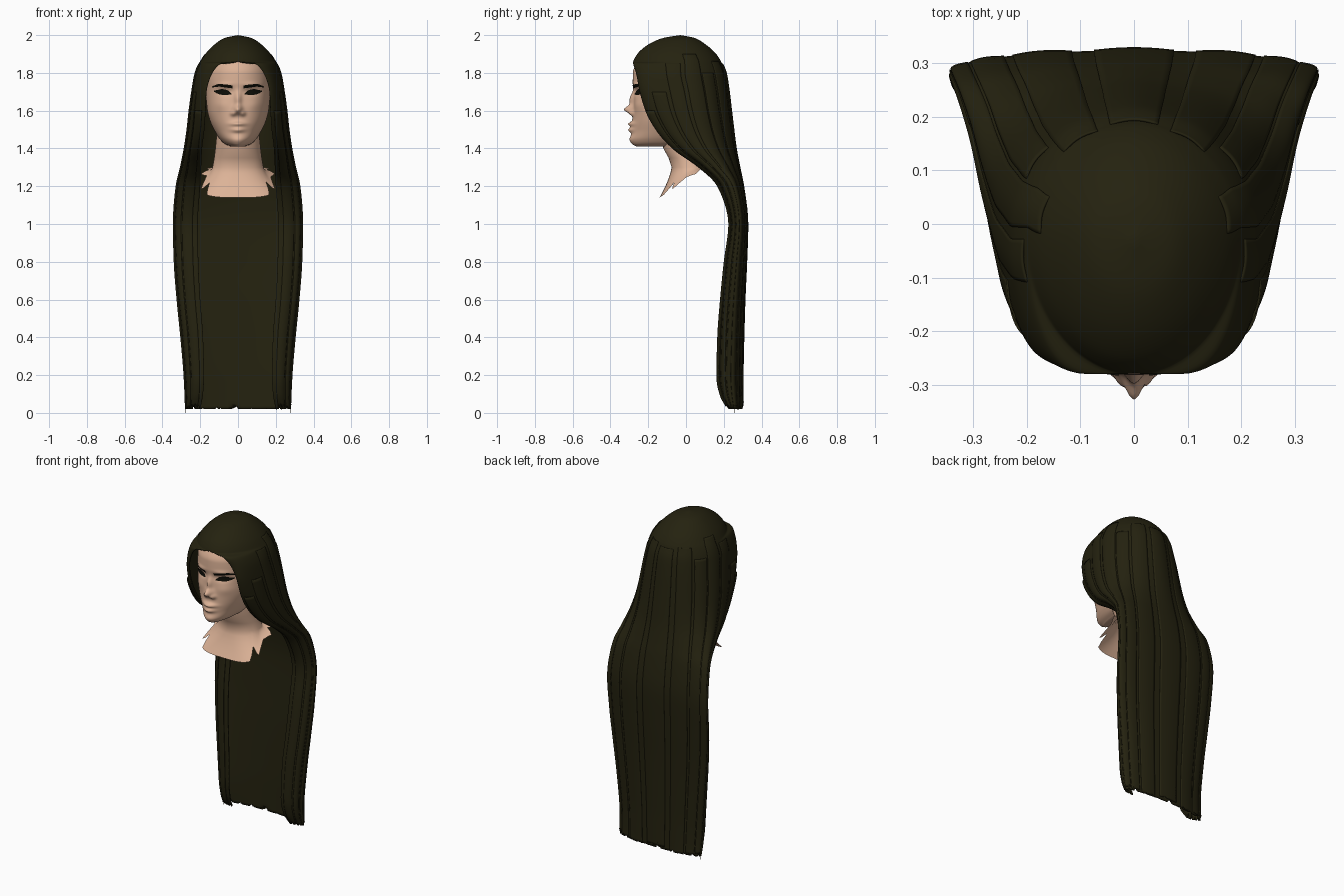
import bpy, bmesh, math, random

if "Cube" in bpy.data.objects:
    bpy.data.objects.remove(bpy.data.objects["Cube"])

random.seed(4)


def material(name, rgb):
    m = bpy.data.materials.new(name)
    m.diffuse_color = (*rgb, 1)
    m.use_nodes = True
    m.node_tree.nodes["Principled BSDF"].inputs["Base Color"].default_value = m.diffuse_color
    return m


SKIN = material("skin", (0.72, 0.45, 0.31))
HAIR = material("dark_olive_hair", (0.018, 0.016, 0.005))
BLACK = material("lash_black", (0.004, 0.004, 0.002))


def sample(rows, t):
    """Smooth, overshoot-free interpolation of table rows at fractional index t."""
    i = min(int(t), len(rows) - 2)
    f = t - i

    def slope(k, c):
        if k == 0 or k == len(rows) - 1:
            j = min(k, len(rows) - 2)
            return rows[j + 1][c] - rows[j][c]
        a, b = rows[k][c] - rows[k - 1][c], rows[k + 1][c] - rows[k][c]
        return 2 * a * b / (a + b) if a * b > 0 else 0

    out = []
    for c in range(len(rows[0])):
        p, q, m, n = rows[i][c], rows[i + 1][c], slope(i, c), slope(i + 1, c)
        out.append((2*f**3 - 3*f*f + 1)*p + (f**3 - 2*f*f + f)*m
                   + (3*f*f - 2*f**3)*q + (f**3 - f*f)*n)
    return out


def loft(name, rings, mat, closed=False, caps=False, thick=0):
    """Skin a list of equal-length point rings into one smooth object."""
    bm = bmesh.new()
    vs = [[bm.verts.new(p) for p in r] for r in rings]
    n = len(rings[0])
    for a, b in zip(vs, vs[1:]):
        for i in range(n if closed else n - 1):
            j = (i + 1) % n
            bm.faces.new((a[i], a[j], b[j], b[i]))
    if caps:
        bm.faces.new(vs[0])
        bm.faces.new(vs[-1])
    bmesh.ops.remove_doubles(bm, verts=bm.verts, dist=0.0002)
    bmesh.ops.recalc_face_normals(bm, faces=bm.faces)
    me = bpy.data.meshes.new(name)
    bm.to_mesh(me)
    bm.free()
    me.materials.append(mat)
    for p in me.polygons:
        p.use_smooth = True
    ob = bpy.data.objects.new(name, me)
    bpy.context.collection.objects.link(ob)
    if thick:
        mod = ob.modifiers.new("thickness", "SOLIDIFY")
        mod.thickness = thick
        mod.offset = -1
    return ob


# ---- head: z, half width, front y, back y
HEAD = [(1.41, .04, -.262, 0), (1.425, .072, -.285, .05), (1.45, .097, -.295, .08),
        (1.50, .128, -.283, .12), (1.55, .15, -.282, .15), (1.60, .163, -.28, .16),
        (1.65, .168, -.277, .17), (1.70, .17, -.275, .17), (1.75, .17, -.282, .17),
        (1.80, .167, -.281, .17), (1.85, .153, -.262, .15), (1.90, .115, -.21, .11),
        (1.94, .05, -.11, .04)]
# face features: x, z, amount, x spread, z spread (mirrored when x > 0)
FEATURES = [(0, 1.66, .022, .016, .04), (0, 1.605, .045, .021, .022),
            (.026, 1.585, .018, .013, .013), (0, 1.53, .018, .038, .010),
            (0, 1.497, .017, .034, .011), (0, 1.515, .010, .05, .03),
            (0, 1.445, .004, .035, .02), (.07, 1.70, -.015, .035, .018),
            (.075, 1.698, .008, .02, .010), (.075, 1.738, .006, .04, .012),
            (.09, 1.63, .006, .04, .03)]
YC = -0.05


def relief(x, z):
    return sum(h * math.exp(-((abs(x) - fx) / sx) ** 2 - ((z - fz) / sz) ** 2)
               for fx, fz, h, sx, sz in FEATURES)


def head_point(row, a):
    z, w, yf, yb = row
    x, c = w * math.sin(a), math.cos(a)
    if c > 0:
        return x, YC - (YC - yf) * c ** .8 - relief(x, z) * min(1, c * 2), z
    return x, YC - (yb - YC) * c, z


N = 128
loft("head", [[head_point(sample(HEAD, k / 8), 2 * math.pi * i / N) for i in range(N)]
              for k in range((len(HEAD) - 1) * 8 + 1)], SKIN, closed=True, caps=True)


# ---- eyes and brows: thin plates laid on the face
def face_y(x, z):
    t = next(i + (z - p[0]) / (q[0] - p[0]) for i, (p, q) in enumerate(zip(HEAD, HEAD[1:]))
             if p[0] <= z <= q[0])
    row = sample(HEAD, t)
    return head_point((z, *row[1:]), math.asin(x / row[1]))[1]


def plate(name, cols):
    for side, label in ((1, "left"), (-1, "right")):
        rings = []
        for k in range((len(cols) - 1) * 4 + 1):
            x, zt, zb = sample(cols, k / 4)
            zs = [zt + (zb - zt) * j / 4 for j in range(5)]
            rings.append([(side * x, face_y(side * x, z) - .004, z) for z in zs])
        loft(f"{label}_{name}", rings, BLACK)


plate("eyebrow", [(.028, 1.733, 1.718), (.06, 1.738, 1.722), (.10, 1.741, 1.727),
                  (.138, 1.728, 1.722)])
plate("eye", [(.035, 1.691, 1.687), (.055, 1.708, 1.684), (.085, 1.714, 1.684),
              (.11, 1.709, 1.691), (.128, 1.706, 1.701)])

# ---- neck and torn-edged collar
NECK = [(1.48, .112, -.13, .10), (1.40, .12, -.12, .11), (1.35, .126, -.092, .115),
        (1.30, .135, -.076, .12)]


def power(v, p):
    return math.copysign(abs(v) ** p, v)


M = 48
rings = []
for z, w, yf, yb in NECK:
    c, r = (yf + yb) / 2, (yb - yf) / 2
    rings.append([(w * math.sin(2 * math.pi * i / M), c - r * math.cos(2 * math.pi * i / M), z)
                  for i in range(M)])
base = rings[-1]
ends = []
for i in range(M):
    a = 2 * math.pi * i / M
    y = -.01 - .13 * power(math.cos(a), .55)
    jag = 1 if math.cos(a) > .75 else (random.uniform(.5, .7), .85, 1, .85)[i % 4]
    ends.append(((.2 * power(math.sin(a), .55), y, 1.14 + (y + .14) * .65), jag))
for k in range(1, 6):
    ring = []
    for b, (e, jag) in zip(base, ends):
        t = k / 5 * jag
        s = t ** 1.4                      # stays steep at the neck, flares at the edge
        ring.append((b[0] + (e[0]-b[0])*s, b[1] + (e[1]-b[1])*s, b[2] + (e[2]-b[2])*t))
    rings.append(ring)
loft("neck_and_collar", rings, SKIN, closed=True)

# ---- hair: z, front edge x, front edge y, widest x, y of widest, back y
MANE = [(2.0, 0, -.03, 0, -.03, -.03), (1.985, 0, -.12, .07, -.03, .045),
        (1.95, 0, -.20, .125, -.03, .105), (1.90, 0, -.258, .173, -.03, .16),
        (1.862, 0, -.279, .198, -.02, .185), (1.85, .085, -.28, .205, -.02, .19),
        (1.80, .135, -.265, .225, -.02, .21), (1.70, .167, -.245, .243, 0, .226),
        (1.60, .172, -.215, .257, .02, .238), (1.50, .178, -.16, .268, .05, .25),
        (1.40, .19, -.07, .283, .10, .263), (1.30, .195, .07, .303, .18, .282),
        (1.20, .20, .17, .326, .25, .302), (1.0, .213, .23, .341, .285, .324),
        (.80, .21, .205, .336, .27, .318), (.60, .20, .185, .321, .255, .309),
        (.40, .185, .17, .301, .245, .303), (.20, .18, .165, .284, .24, .299),
        (.10, .185, .182, .279, .245, .299), (.02, .20, .225, .276, .255, .299)]
LAST = len(MANE) - 1


def hair_point(u, t, off=0):
    """u: 0 = back centre, 0.5 = widest, 1 = front edge; negative u mirrors."""
    z, xe, yf, xm, ym, yb = sample(MANE, t)
    s, h = abs(u), math.copysign(1, u)
    if s > .5:
        a = (1 - s) * math.pi
        x, y, nx, ny = (xe + (xm - xe) * math.sin(a), ym - (ym - yf) * math.cos(a),
                        math.sin(a), -math.cos(a))
    else:
        b = (.5 - s) * math.pi
        x, y, nx, ny = (xm * math.cos(b), ym + (yb - ym) * math.sin(b),
                        math.cos(b), math.sin(b))
    return h * (x + nx * off), y + ny * off, z


def hair_sheet(name, u0, u1, t0, t1, cols, off=0, thick=.008, jag=.03):
    rows = int((t1 - t0) * 5)
    rings = [[hair_point(u0 + (u1 - u0) * i / cols, t0 + (t1 - t0) * k / rows,
                         off * (.35 + .65 * math.sin(math.pi * i / cols)))
              for i in range(cols + 1)] for k in range(rows + 1)]
    # ragged lower ends
    rings[-1] = [(x, y, z + (random.uniform(0, jag) if i % 5 == 2 else 0))
                 for i, (x, y, z) in enumerate(rings[-1])]
    return loft(name, rings, HAIR, thick=thick)


hair_sheet("hair_shell", -1, 1, 0, LAST, 96, jag=.05)

# overlapping locks: centre u, half width, start row
LOCKS = [(.17, .06, 4), (.30, .05, 6), (.42, .06, 3), (.56, .05, 5), (.70, .06, 7),
         (.86, .07, 8)]
for k, (u, w, t0) in enumerate(LOCKS):
    for side, label in ((1, "left"), (-1, "right")):
        hair_sheet(f"{label}_hair_lock_{k + 1}", side * (u - w), side * (u + w), t0,
                   LAST - .1 * (k % 3), 10, off=.006, thick=.004, jag=.02)
hair_sheet("back_hair_lock", -.07, .07, 5, LAST - .2, 10, off=.006, thick=.004)

# long wispy strands reaching the ground at the sides
for side, label in ((1, "left"), (-1, "right")):
    rings = [[hair_point(side * u, t / 4, .004) for u in (.47, .49)]
             for t in range(44, LAST * 4 + 1)]
    rings.append([(x, y, 0) for x, y, z in rings[-1]])
    loft(f"{label}_stray_strand", rings, HAIR)
